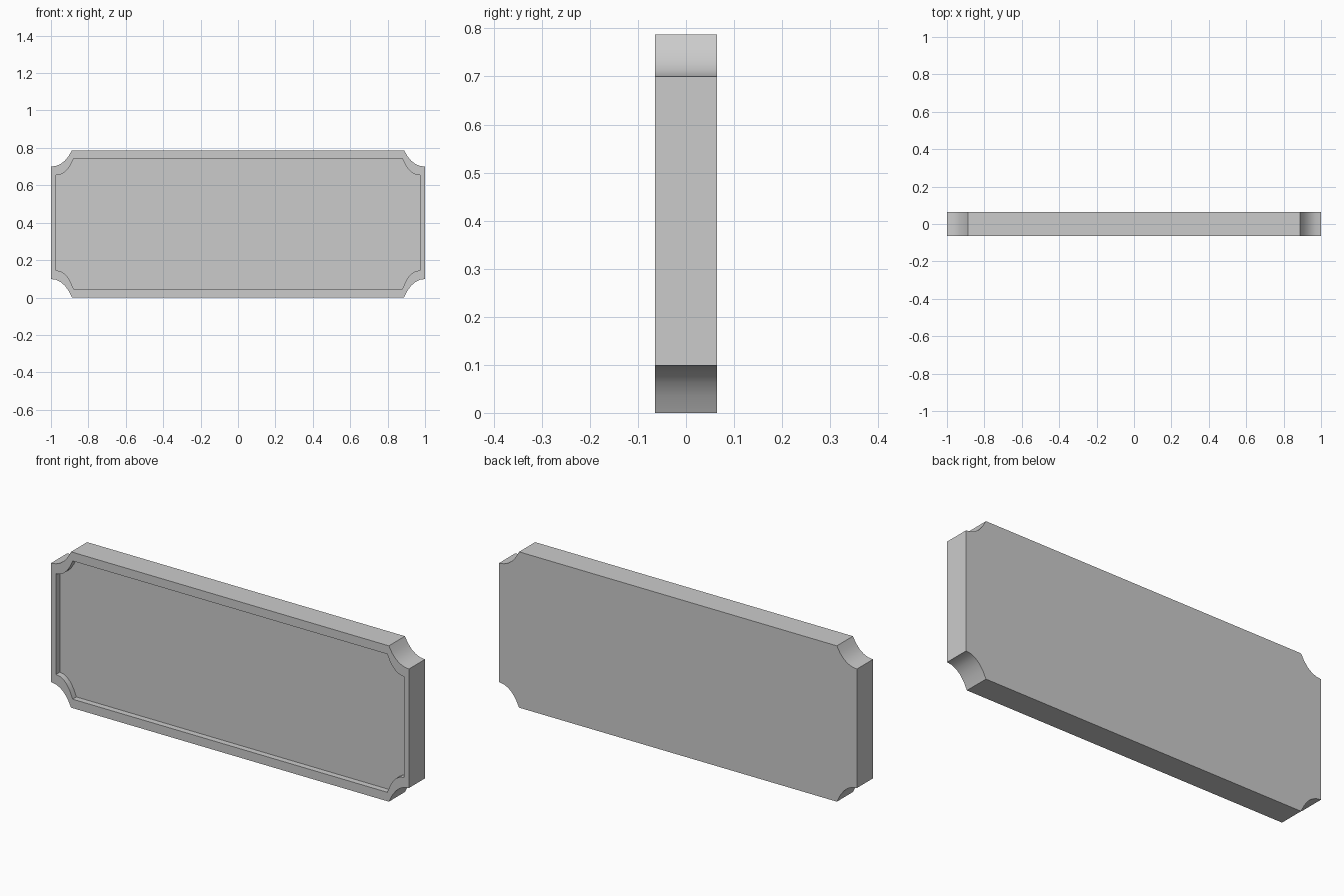
import bpy, bmesh, math
from mathutils import Vector

cube = bpy.data.objects.get("Cube")
if cube:
    bpy.data.objects.remove(cube)

HALF_DEPTH = 0.064
RECESS = 0.03
STEPS = 5

stone = bpy.data.materials.new("light grey")
stone.use_nodes = True
grey = (0.6, 0.6, 0.6, 1)
stone.diffuse_color = grey
stone.node_tree.nodes["Principled BSDF"].inputs["Base Color"].default_value = grey


def scoop(x_in, z_edge, x_out, z_side):
    """Concave corner from the long edge to the short side."""
    a, c = Vector((x_in, z_edge)), Vector((x_out, z_side))
    b = Vector((x_in + 0.37 * (x_out - x_in), z_side))
    ts = [i / STEPS for i in range(STEPS + 1)]
    return [a * (1 - t) ** 2 + b * 2 * t * (1 - t) + c * t * t for t in ts]


def outline(x_in, x_out, bottom, low, high, top):
    """Closed plaque outline, mirrored across x."""
    right = scoop(x_in, bottom, x_out, low) + scoop(x_in, top, x_out, high)[::-1]
    return right + [Vector((-p.x, p.y)) for p in reversed(right)]


def ring(bm, points, y):
    return [bm.verts.new((p.x, y, p.y)) for p in points]


def bridge(bm, a, b):
    for i in range(len(a)):
        j = (i + 1) % len(a)
        bm.faces.new((a[i], a[j], b[j], b[i]))


outer = outline(0.888, 1.0, 0.0, 0.099, 0.70, 0.787)
inner = outline(0.879, 0.972, 0.045, 0.145, 0.654, 0.743)

# Plaque: back, outer wall, raised rim, recess wall and panel
bm = bmesh.new()
rings = [ring(bm, outer, HALF_DEPTH), ring(bm, outer, -HALF_DEPTH),
         ring(bm, inner, -HALF_DEPTH), ring(bm, inner, RECESS - HALF_DEPTH)]
for a, b in zip(rings, rings[1:]):
    bridge(bm, a, b)
bm.faces.new(rings[0])
bm.faces.new(rings[-1])
bmesh.ops.recalc_face_normals(bm, faces=bm.faces)
mesh = bpy.data.meshes.new("plaque")
bm.to_mesh(mesh)
bm.free()

plaque = bpy.data.objects.new("plaque", mesh)
bpy.context.collection.objects.link(plaque)
mesh.materials.append(stone)
bpy.context.view_layer.objects.active = plaque
plaque.select_set(True)
bpy.ops.object.shade_smooth_by_angle(angle=math.radians(30))
